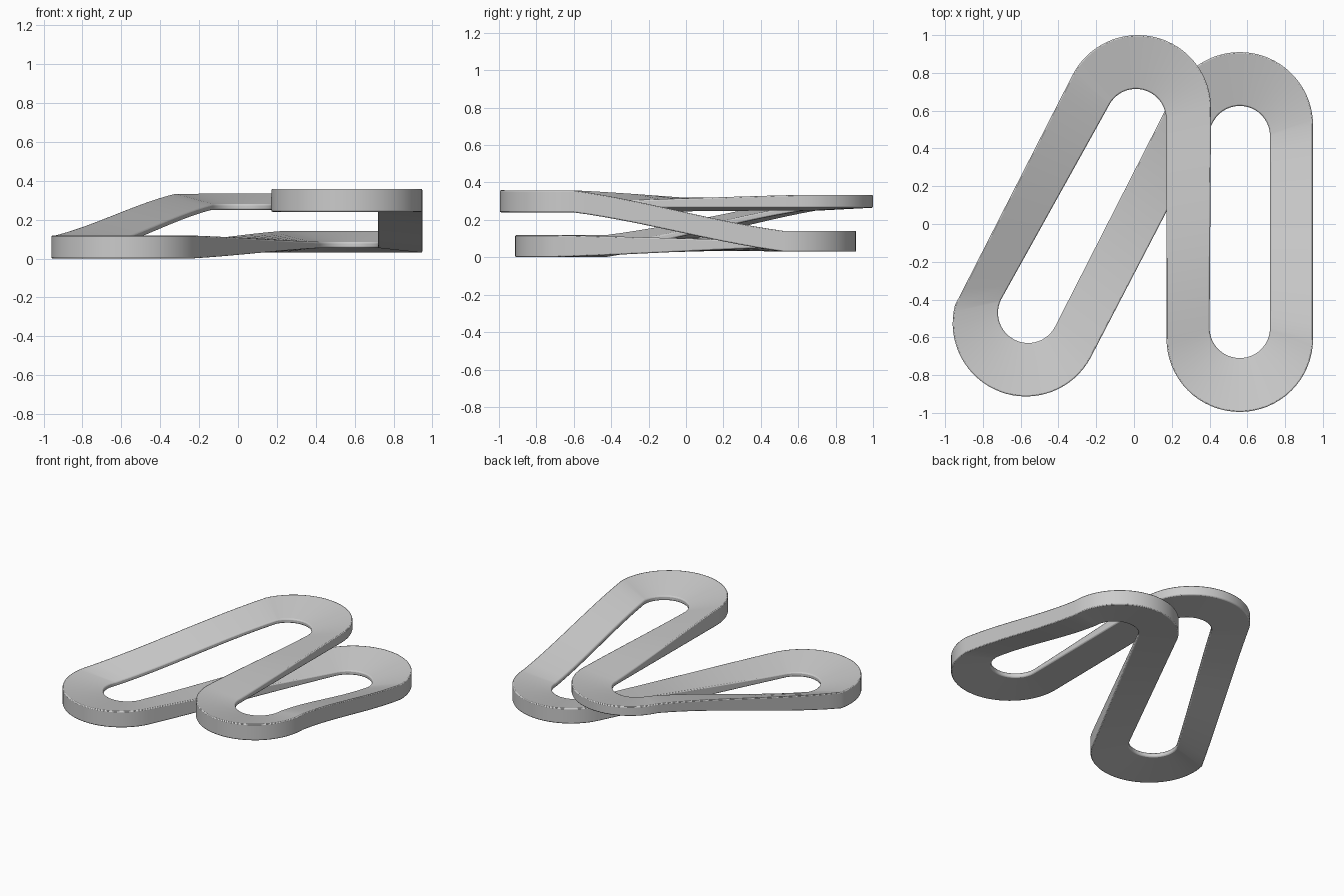
import bpy, bmesh, math

if "Cube" in bpy.data.objects:
    bpy.data.objects.remove(bpy.data.objects["Cube"])

# One closed ribbon: four U-turns joined by straight arms.
# Each turn: outer centre, inner centre, outer angles, inner angles,
# outer (bottom, top) heights, inner (bottom, top) heights, turns clockwise?
R_OUT, R_IN = 0.388, 0.16
TURNS = [
    # lower left
    ((-0.572, -0.525), (-0.56, -0.47), (-27.7, -194), (-27.7, -206),
     (0.0, 0.12), (0.04, 0.07), True),
    # upper left
    ((0.02, 0.612), (0.01, 0.555), (153, 0), (152, 0),
     (0.265, 0.335), (0.25, 0.28), True),
    # lower right
    ((0.56, -0.607), (0.56, -0.55), (180, 360), (180, 360),
     (0.24, 0.36), (0.265, 0.297), False),
    # upper right
    ((0.56, 0.522), (0.56, 0.465), (0, 152.3), (0, 152.3),
     (0.03, 0.143), (0.055, 0.085), False),
]
ARC_STEPS, ARM_STEPS = 32, 14


def on_arc(centre, radius, angles, t):
    a = math.radians(angles[0] + (angles[1] - angles[0]) * t)
    return (centre[0] + radius * math.cos(a), centre[1] + radius * math.sin(a))


def mix(p, q, t):
    return tuple(a + (b - a) * t for a, b in zip(p, q))


# Rings of (left bottom, left top, right top, right bottom)
def turn_rings(turn):
    oc, ic, oa, ia, oz, iz, clockwise = turn
    rings = []
    for i in range(ARC_STEPS + 1):
        t = i / ARC_STEPS
        outer = on_arc(oc, R_OUT, oa, t) + oz
        inner = on_arc(ic, R_IN, ia, t) + iz
        rings.append((outer, inner) if clockwise else (inner, outer))
    return rings


arcs = [turn_rings(t) for t in TURNS]
sections = []
for i, arc in enumerate(arcs):
    sections += arc
    end, start = arc[-1], arcs[(i + 1) % 4][0]
    for k in range(1, ARM_STEPS):
        t = k / ARM_STEPS
        e = 0.7 * t + 0.3 * t * t * (3 - 2 * t)      # slightly eased ramp
        sections.append(tuple(mix(p[:2], q[:2], t) + mix(p[2:], q[2:], e)
                              for p, q in zip(end, start)))

bm = bmesh.new()
rings = []
for left, right in sections:
    pts = [(left[0], left[1], left[2]), (left[0], left[1], left[3]),
           (right[0], right[1], right[3]), (right[0], right[1], right[2])]
    rings.append([bm.verts.new(p) for p in pts])
for i, a in enumerate(rings):
    b = rings[(i + 1) % len(rings)]
    for j in range(4):
        k = (j + 1) % 4
        bm.faces.new((a[j], a[k], b[k], b[j]))
bmesh.ops.recalc_face_normals(bm, faces=bm.faces)

mesh = bpy.data.meshes.new("looped_ribbon")
bm.to_mesh(mesh)
bm.free()
ribbon = bpy.data.objects.new("looped_ribbon", mesh)
bpy.context.collection.objects.link(ribbon)

# Small rounded rim along the long edges
bevel = ribbon.modifiers.new("rim", 'BEVEL')
bevel.width = 0.007
bevel.segments = 2
bevel.limit_method = 'ANGLE'
bevel.angle_limit = math.radians(45)

bpy.context.view_layer.objects.active = ribbon
ribbon.select_set(True)
bpy.ops.object.shade_smooth_by_angle(angle=math.radians(35))
